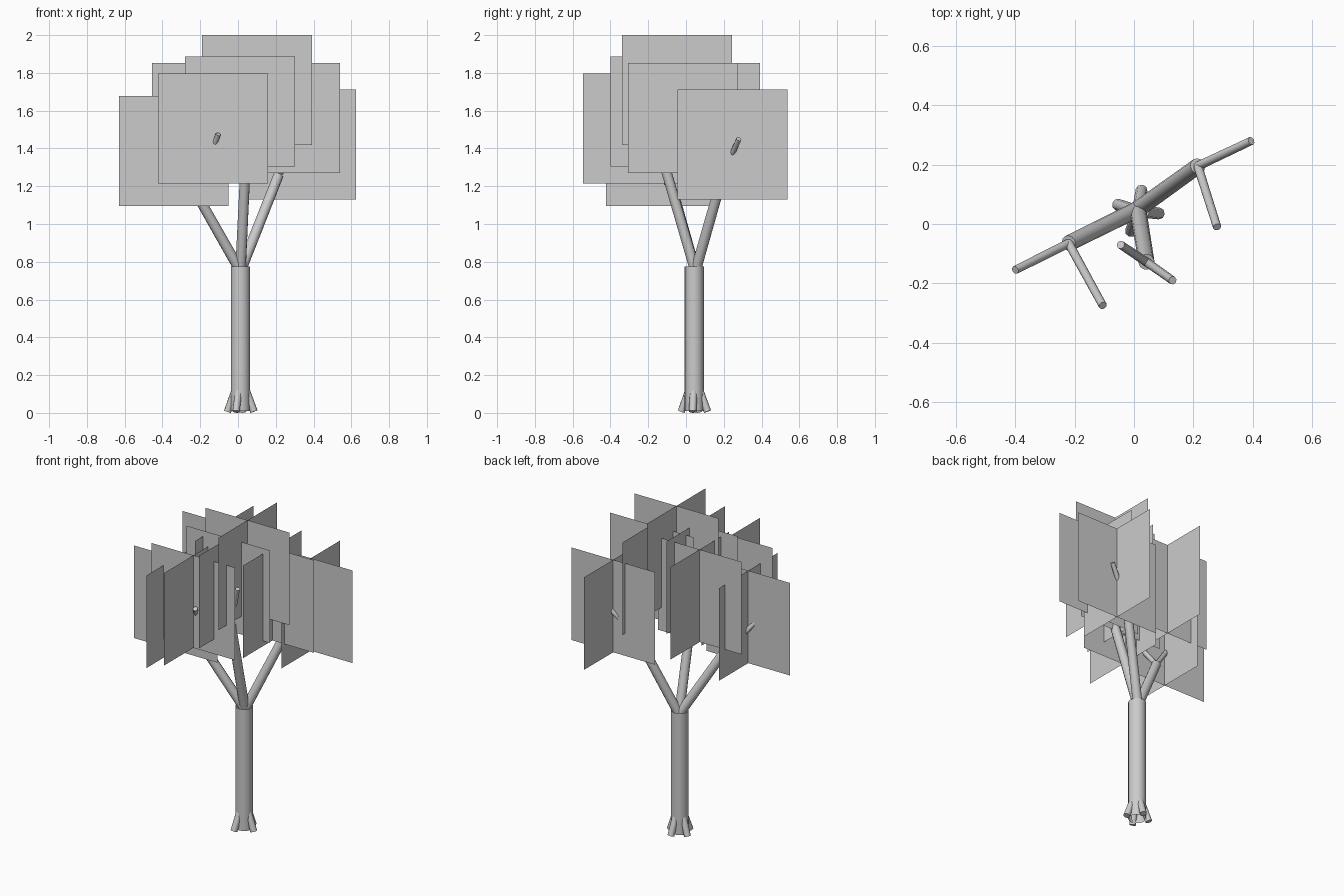
import bpy
import bmesh
from math import cos, sin, radians
from mathutils import Vector

if "Cube" in bpy.data.objects:
    bpy.data.objects.remove(bpy.data.objects["Cube"], do_unlink=True)

grey = bpy.data.materials.new("plain_grey")
grey.use_nodes = True
tone = (0.6, 0.6, 0.6, 1)
grey.diffuse_color = tone
grey.node_tree.nodes["Principled BSDF"].inputs["Base Color"].default_value = tone


def finish(bm, name, smooth=False):
    mesh = bpy.data.meshes.new(name)
    bm.to_mesh(mesh)
    bm.free()
    obj = bpy.data.objects.new(name, mesh)
    bpy.context.collection.objects.link(obj)
    mesh.materials.append(grey)
    if smooth:
        bpy.ops.object.select_all(action="DESELECT")
        obj.select_set(True)
        bpy.context.view_layer.objects.active = obj
        bpy.ops.object.shade_smooth_by_angle(angle=radians(50))
    return obj


def limb(name, start, end, r1, r2, sides=8, caps=True):
    """Round limb running from start to end."""
    start, end = Vector(start), Vector(end)
    axis = end - start
    bm = bmesh.new()
    bmesh.ops.create_cone(bm, cap_ends=caps, segments=sides,
                          radius1=r1, radius2=r2, depth=axis.length)
    turn = axis.to_track_quat("Z", "Y").to_matrix().to_4x4()
    bmesh.ops.transform(bm, matrix=turn, verts=bm.verts)
    bmesh.ops.translate(bm, vec=(start + end) / 2, verts=bm.verts)
    return finish(bm, name, smooth=True)


def leaf_cluster(name, centre, half=0.291):
    """Two upright square sheets crossing at right angles."""
    bm = bmesh.new()
    c = Vector(centre)
    for side in (Vector((half, 0, 0)), Vector((0, half, 0))):
        up = Vector((0, 0, half))
        bm.faces.new([bm.verts.new(c + p) for p in
                      (-side - up, side - up, side + up, -side + up)])
    return finish(bm, name)


# Trunk, an open tube
cx, cy = 0.013, 0.043
limb("trunk", (cx, cy, 0.01), (cx, cy, 0.775), 0.051, 0.051, 16, caps=False)

# Roots splaying from the trunk base
for i, angle in enumerate((-6, 80, 162, 251)):
    dx, dy = cos(radians(angle)), sin(radians(angle))
    limb(f"root_{i + 1}", (cx + 0.02 * dx, cy + 0.02 * dy, 0.15),
         (cx + 0.072 * dx, cy + 0.072 * dy, 0.01), 0.02, 0.02)

# Main branches, each forking into two twigs
fork = (cx, 0.05, 0.75)
branches = {
    "right": ((-0.22, -0.065, 1.16), (-0.40, -0.155, 1.38), (-0.105, -0.275, 1.475)),
    "middle": ((0.042, -0.128, 1.36), (0.13, -0.19, 1.63), (-0.045, -0.07, 1.63)),
    "left": ((0.215, 0.195, 1.26), (0.395, 0.28, 1.45), (0.28, -0.01, 1.54)),
}
for side, (joint, *tips) in branches.items():
    limb(f"{side}_branch", fork, joint, 0.028, 0.027, 12)
    for i, tip in enumerate(tips):
        limb(f"{side}_twig_{i + 1}", joint, tip, 0.015, 0.014)

# Foliage of crossed sheets
for i, centre in enumerate([
    (-0.34, -0.133, 1.387), (-0.132, -0.255, 1.505), (-0.165, 0.10, 1.562),
    (0.01, -0.11, 1.596), (0.10, -0.048, 1.709), (0.25, -0.015, 1.562),
    (0.334, 0.247, 1.42),
]):
    leaf_cluster(f"leaf_cluster_{i + 1}", centre)

# Ground contact
foot = min((o.matrix_world @ v.co).z for o in bpy.data.objects
           if o.type == "MESH" for v in o.data.vertices)
for o in bpy.data.objects:
    if o.name.startswith("root_"):
        o.location.z -= foot
